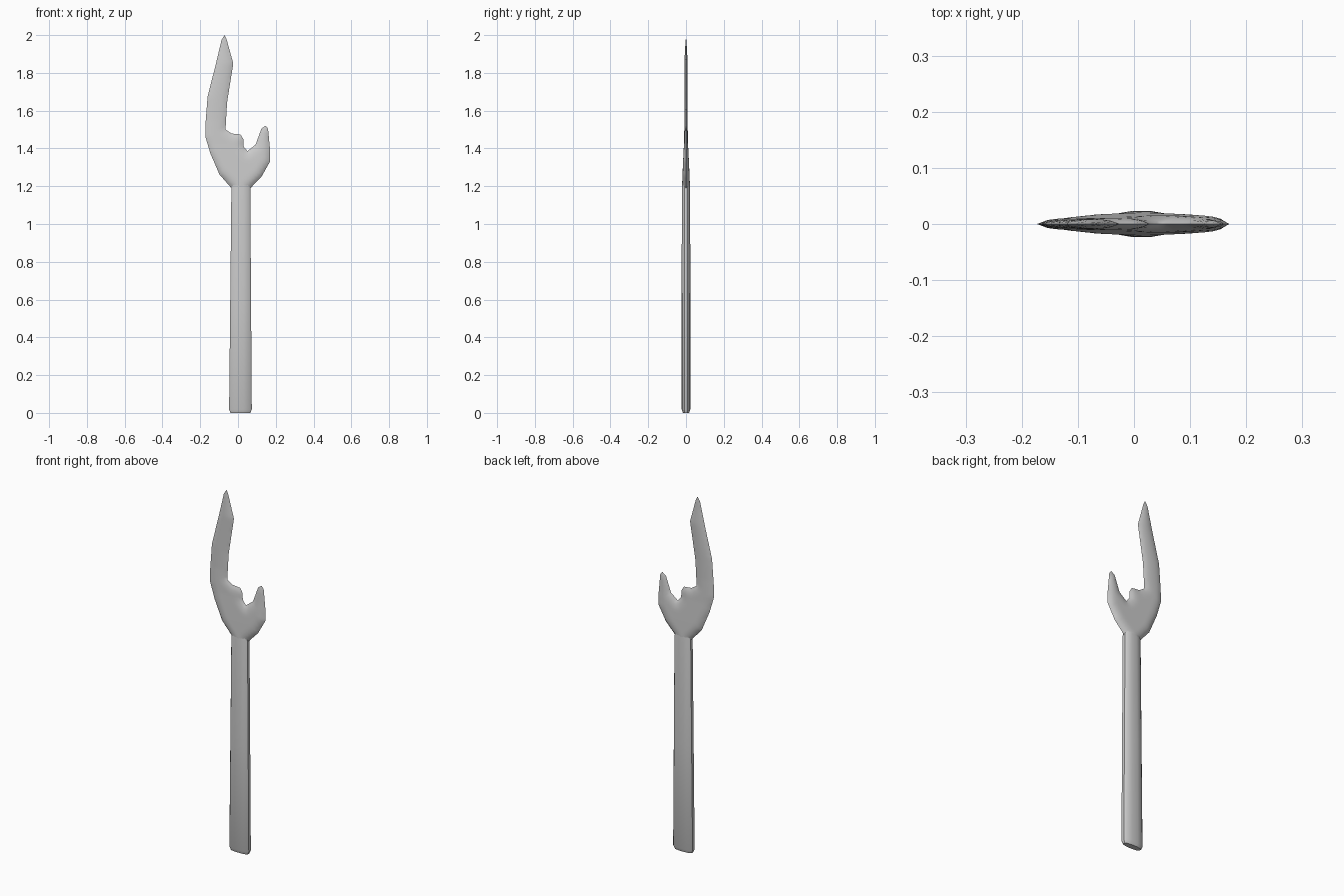
import bpy, bmesh, math
from mathutils import Vector
from mathutils.geometry import delaunay_2d_cdt, intersect_point_line

if "Cube" in bpy.data.objects:
    bpy.data.objects.remove(bpy.data.objects["Cube"])


def make_object(name, bm, angle):
    bmesh.ops.recalc_face_normals(bm, faces=bm.faces)
    me = bpy.data.meshes.new(name)
    bm.to_mesh(me)
    bm.free()
    ob = bpy.data.objects.new(name, me)
    bpy.context.collection.objects.link(ob)
    bpy.ops.object.select_all(action='DESELECT')
    ob.select_set(True)
    bpy.context.view_layer.objects.active = ob
    bpy.ops.object.shade_smooth_by_angle(angle=math.radians(angle))
    return ob


# Handle: flattened, slightly tapering bar lofted from rings (z, left, right, half thickness)
RINGS = [(0.0, -0.04, 0.065, 0.016), (0.018, -0.047, 0.073, 0.023),
         (0.6, -0.041, 0.069, 0.023), (1.19, -0.035, 0.065, 0.022),
         (1.27, -0.01, 0.04, 0.012)]
SECTION = [(-1, -0.4), (-0.85, -0.75), (-0.3, -1), (0.3, -1), (0.85, -0.75), (1, -0.4)]
SECTION += [(x, -y) for x, y in reversed(SECTION)]
bm = bmesh.new()
loops = []
for z, l, r, t in RINGS:
    loops.append([bm.verts.new(((l + r) / 2 + u * (r - l) / 2, v * t, z)) for u, v in SECTION])
n = len(SECTION)
for a, b in zip(loops, loops[1:]):
    for i in range(n):
        bm.faces.new((a[i], a[(i + 1) % n], b[(i + 1) % n], b[i]))
bm.faces.new(loops[0])
bm.faces.new(loops[-1])
make_object("handle", bm, 40)

# Forked head: front outline (x, z), long hooked blade on the left, short prong on the right
OUTLINE = [(-0.02, 1.13), (-0.035, 1.19), (-0.098, 1.262), (-0.146, 1.373), (-0.173, 1.463),
           (-0.172, 1.53), (-0.161, 1.675), (-0.119, 1.84), (-0.087, 1.975),
           (-0.071, 2.0), (-0.061, 1.98), (-0.025, 1.85), (-0.058, 1.643),
           (-0.066, 1.50), (-0.034, 1.479), (0.013, 1.474), (0.028, 1.45),
           (0.03, 1.41), (0.05, 1.386), (0.093, 1.42), (0.124, 1.505),
           (0.146, 1.521), (0.159, 1.505), (0.17, 1.39), (0.169, 1.33),
           (0.124, 1.25), (0.066, 1.19), (0.05, 1.13)]
# Half thickness of the head by height
THICK = [(1.13, 0.021), (1.2, 0.021), (1.3, 0.017), (1.42, 0.011),
         (1.55, 0.008), (1.85, 0.009), (2.01, 0.003)]
PTS = [Vector(p) for p in OUTLINE]
EDGES = list(zip(PTS, PTS[1:] + PTS[:1]))


def thickness(z):
    for (z0, t0), (z1, t1) in zip(THICK, THICK[1:]):
        if z <= z1:
            return t0 + (t1 - t0) * (z - z0) / (z1 - z0)
    return THICK[-1][1]


def edge_distance(p):
    best = 1.0
    for a, b in EDGES:
        f = min(1, max(0, (p - a).dot(b - a) / (b - a).length_squared))
        best = min(best, (p - a.lerp(b, f)).length)
    return best


def inside(p):
    hit = False
    for a, b in EDGES:
        if (a.y > p.y) != (b.y > p.y):
            if p.x < a.x + (b.x - a.x) * (p.y - a.y) / (b.y - a.y):
                hit = not hit
    return hit


# Fill the outline with fine triangles
STEP = 0.014
coords = []
for a, b in EDGES:
    k = max(1, round((b - a).length / STEP))
    coords += [a.lerp(b, i / k) for i in range(k)]
rim = list(range(len(coords)))
for i in range(-13, 14):
    for j in range(64):
        p = Vector((i * STEP, 1.13 + j * STEP))
        if inside(p) and edge_distance(p) > STEP * 0.45:
            coords.append(p)
verts, _, faces, *_ = delaunay_2d_cdt(coords, [], [rim], 1, 1e-6)

# Swell both sides from the thin rim
bm = bmesh.new()
front, back = [], []
for p in verts:
    d = edge_distance(p)
    if d < 1e-4:
        v = bm.verts.new((p.x, 0, p.y))
        front.append(v)
        back.append(v)
    else:
        s = min(1, d / 0.05)
        h = thickness(p.y) * (1 - (1 - s) ** 2) ** 0.7
        front.append(bm.verts.new((p.x, -h, p.y)))
        back.append(bm.verts.new((p.x, h, p.y)))
for f in faces:
    for side in (front, back):
        vs = [side[i] for i in f]
        if bm.faces.get(vs) is None:
            bm.faces.new(vs)
make_object("forked_head", bm, 50)
